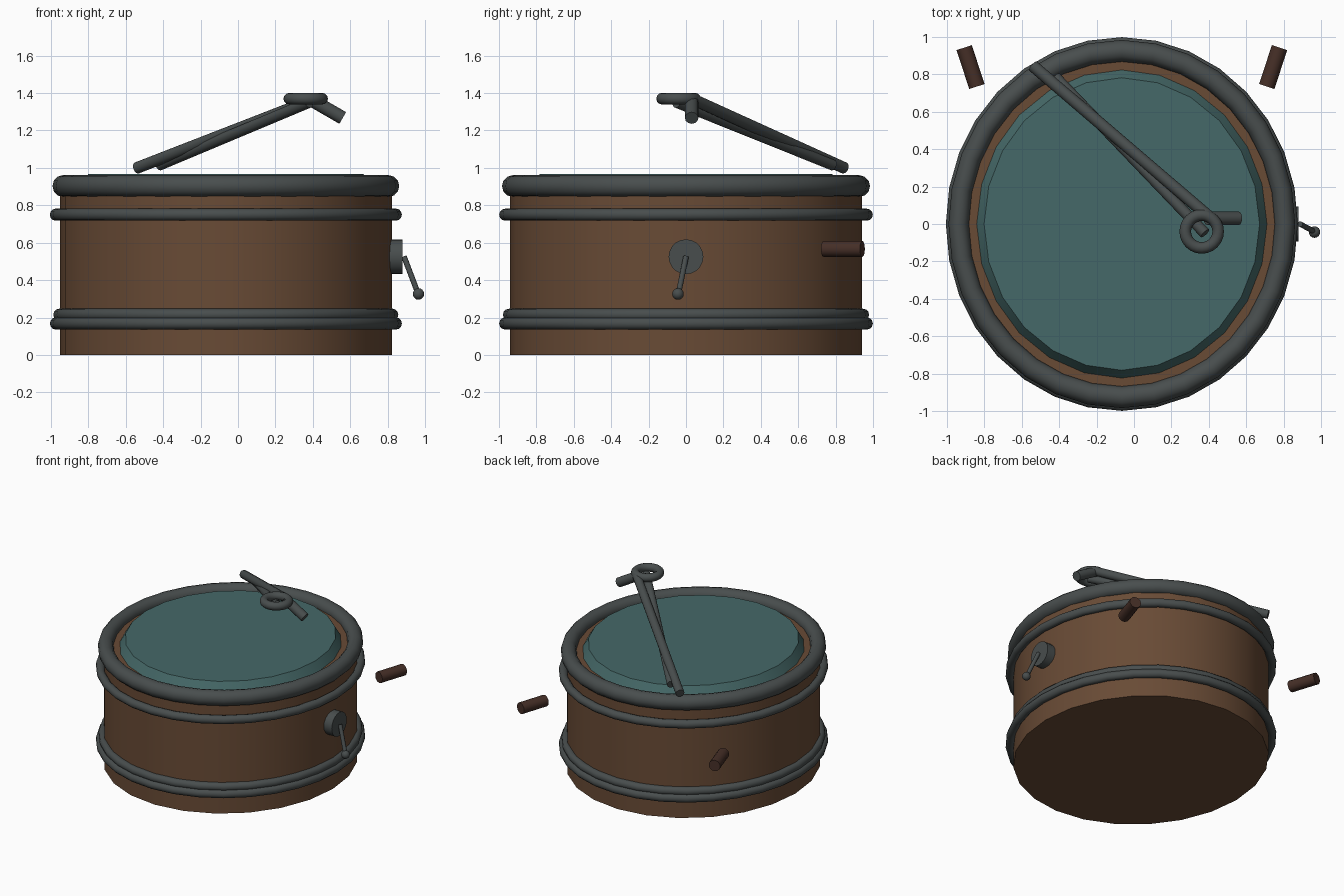
import bpy, math
from mathutils import Vector

if "Cube" in bpy.data.objects:
    bpy.data.objects.remove(bpy.data.objects["Cube"])

CX = -0.065          # drum axis
SX = 0.942           # drum is slightly narrower in x


def material(name, r, g, b):
    m = bpy.data.materials.new(name)
    m.diffuse_color = (r, g, b, 1)
    m.use_nodes = True
    m.node_tree.nodes["Principled BSDF"].inputs["Base Color"].default_value = m.diffuse_color
    return m


WOOD = material("wood", 0.14, 0.07, 0.036)
DARK_WOOD = material("dark_wood", 0.06, 0.028, 0.02)
IRON = material("iron", 0.065, 0.075, 0.075)
SKIN = material("skin", 0.06, 0.14, 0.138)


def finish(name, mat, squash=False):
    o = bpy.context.object
    o.name = name
    o.data.materials.append(mat)
    if squash:
        o.scale.x = SX
    bpy.ops.object.shade_smooth_by_angle(angle=math.radians(40))
    return o


def drum_cone(name, r1, r2, z1, z2, mat, sides=24):
    bpy.ops.mesh.primitive_cone_add(vertices=sides, radius1=r1, radius2=r2, depth=z2 - z1,
                                    location=(CX, 0, (z1 + z2) / 2))
    return finish(name, mat, True)


def ring(name, loc, major, minor, squash=False, segs=32):
    bpy.ops.mesh.primitive_torus_add(major_segments=segs, minor_segments=12, location=loc,
                                     major_radius=major, minor_radius=minor)
    return finish(name, IRON, squash)


def rod(name, a, b, r, mat, sides=12):
    a, b = Vector(a), Vector(b)
    bpy.ops.mesh.primitive_cylinder_add(vertices=sides, radius=r, depth=(b - a).length,
                                        location=(a + b) / 2)
    bpy.context.object.rotation_euler = (b - a).to_track_quat('Z', 'Y').to_euler()
    return finish(name, mat)


# Drum shell and skin
drum_cone("shell", 0.942, 0.942, 0, 0.90, WOOD)
drum_cone("drum_skin", 0.83, 0.782, 0.89, 0.966, SKIN)

# Rim and hoops
for name, z, major, minor in (("top_rim", 0.903, 0.926, 0.058),
                              ("upper_hoop", 0.75, 0.967, 0.032),
                              ("lower_hoop", 0.168, 0.967, 0.032),
                              ("inner_lower_hoop", 0.215, 0.947, 0.032)):
    ring(name, (CX, 0, z), major, minor, True)

# Side knob with lever
rod("knob_plate", (0.80, 0, 0.525), (0.88, 0, 0.525), 0.093, IRON, 20)
rod("lever", (0.888, 0, 0.525), (0.962, -0.04, 0.33), 0.015, IRON, 10)
bpy.ops.mesh.primitive_uv_sphere_add(segments=14, ring_count=8, radius=0.031,
                                     location=(0.965, -0.043, 0.326))
finish("lever_ball", IRON)

# Loose pegs behind the drum, mirrored about the drum axis
for side, s in (("right", 1), ("left", -1)):
    rod(side + "_peg", (CX + s * 0.775, 0.735, 0.567), (CX + s * 0.843, 0.943, 0.567),
        0.043, DARK_WOOD)

# Drumsticks, grip ring and handle stub
rod("stick_1", (-0.54, 0.845, 1.0), (0.40, 0.04, 1.365), 0.032, IRON)
rod("stick_2", (-0.42, 0.785, 1.015), (0.38, -0.05, 1.35), 0.03, IRON)
ring("grip_ring", (0.362, -0.04, 1.37), 0.088, 0.031, segs=24)
rod("handle_stub", (0.39, 0.03, 1.365), (0.56, 0.03, 1.267), 0.036, IRON)
